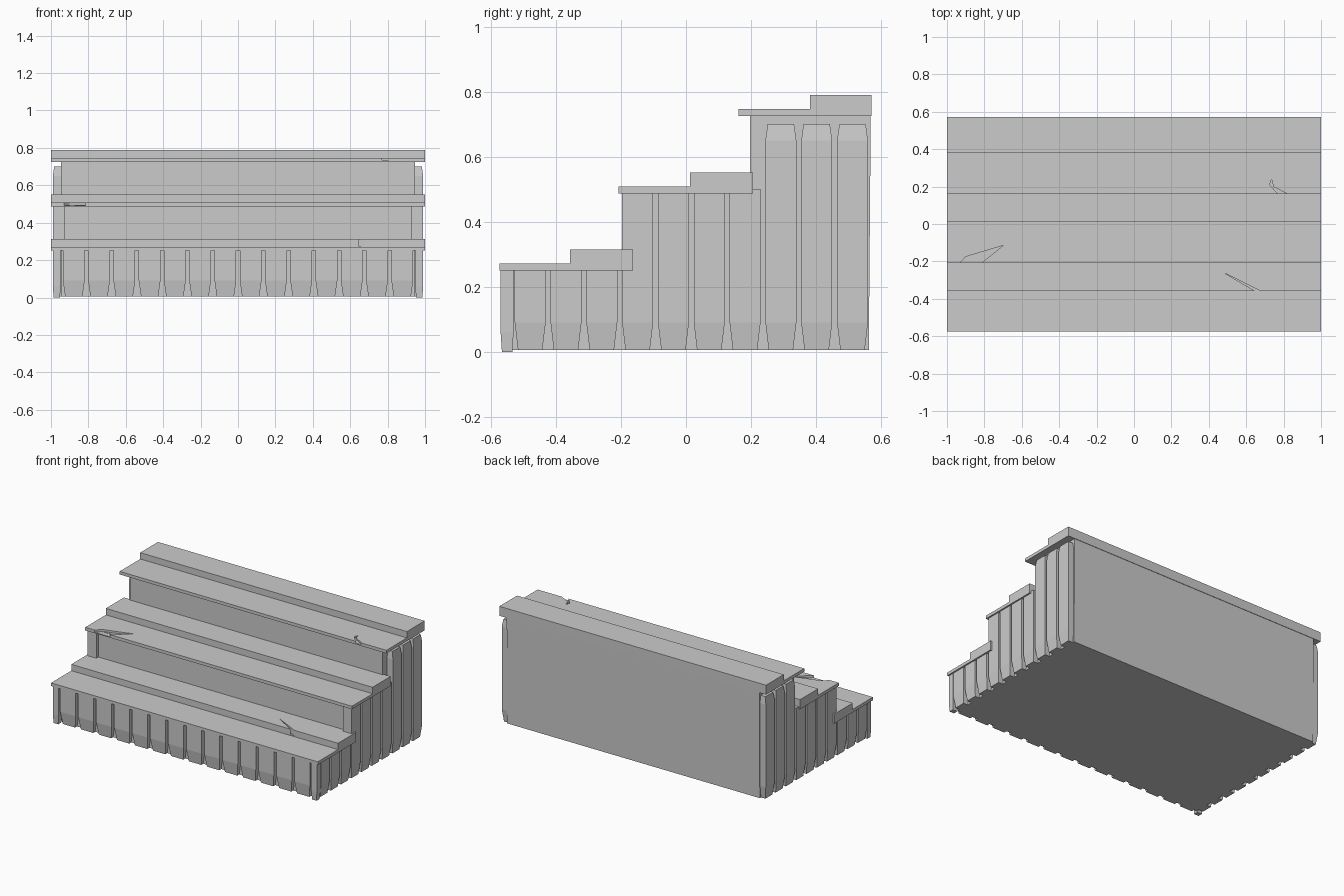
import bpy, bmesh

if "Cube" in bpy.data.objects:
    bpy.data.objects.remove(bpy.data.objects["Cube"])


def finish(name, bm, mirror=False):
    bmesh.ops.recalc_face_normals(bm, faces=bm.faces)
    mesh = bpy.data.meshes.new(name)
    bm.to_mesh(mesh)
    bm.free()
    ob = bpy.data.objects.new(name, mesh)
    bpy.context.collection.objects.link(ob)
    if mirror:
        ob.modifiers.new("mirror", 'MIRROR').use_axis[0] = True
    return ob


def prism(bm, base, move):
    """Close a polygon and its translated copy into a solid."""
    a = [bm.verts.new(p) for p in base]
    b = [bm.verts.new([p[i] + move[i] for i in range(3)]) for p in base]
    bm.faces.new(a)
    bm.faces.new(b[::-1])
    n = len(a)
    for i in range(n):
        bm.faces.new((a[i], a[(i + 1) % n], b[(i + 1) % n], b[i]))


def plank(bm, x0, x1, y0, y1, rings):
    """Upright plank made of stacked rectangles, rings = (z, inset)."""
    loops = []
    for z, d in rings:
        loops.append([bm.verts.new(p) for p in (
            (x0 + d, y0 + d, z), (x1 - d, y0 + d, z),
            (x1 - d, y1 - d, z), (x0 + d, y1 - d, z))])
    bm.faces.new(loops[0])
    bm.faces.new(loops[-1])
    for a, b in zip(loops, loops[1:]):
        for i in range(4):
            j = (i + 1) % 4
            bm.faces.new((a[i], a[j], b[j], b[i]))


FOOT = 0.006

# Solid stepped core behind the planks
bm = bmesh.new()
profile = [(-0.535, FOOT), (0.562, FOOT), (0.568, 0.73), (0.197, 0.73),
           (0.197, 0.495), (-0.175, 0.495), (-0.175, 0.26), (-0.535, 0.26)]
prism(bm, [(-0.947, y, z) for y, z in profile], (1.894, 0, 0))
finish("stepped_core", bm)

# Three treads, each with a low raised back half
treads = []
for name, y0, ym, y1, z0, z1, z2 in (
        ("lower_tread", -0.574, -0.357, -0.163, 0.250, 0.271, 0.314),
        ("middle_tread", -0.208, 0.013, 0.206, 0.487, 0.508, 0.552),
        ("upper_tread", 0.161, 0.381, 0.571, 0.725, 0.746, 0.789)):
    bm = bmesh.new()
    prism(bm, [(-1, y, z) for y, z in ((y0, z0), (y1, z0), (y1, z2),
                                       (ym, z2), (ym, z1), (y0, z1))], (2, 0, 0))
    treads.append(finish(name, bm))

# Front row of planks, narrowing at the foot
bm = bmesh.new()
for i in range(14):
    x = -0.878 + i * 0.1351
    plank(bm, x - 0.058, x + 0.058, -0.568, -0.50,
          [(FOOT, 0.012), (0.09, 0.0), (0.255, 0.0)])
finish("front_planks", bm)

# Side planks, rising with the steps
bm = bmesh.new()
for i in range(10):
    y = -0.479 + i * 0.1101
    rings = [(FOOT, 0.010), (0.09, 0.0)]
    if i < 3:
        rings += [(0.255, 0.0)]
    elif i < 6:
        rings += [(0.49, 0.0)]
    elif i == 6:
        rings += [(0.501, 0.0)]
    else:
        rings += [(0.65, 0.0), (0.70, 0.007)]
    plank(bm, 0.925, 0.990, y - 0.0475, y + 0.0475, rings)
finish("side_planks", bm, mirror=True)

# Front corner posts
bm = bmesh.new()
plank(bm, 0.948, 0.990, -0.570, -0.530, [(0.0, 0.004), (0.06, 0.0), (0.255, 0.0)])
finish("corner_posts", bm, mirror=True)

# Cracks chipped out of the treads
for tread, z, depth, outline in (
        (treads[0], 0.33, -0.055, [(0.65, -0.36), (0.68, -0.36), (0.48, -0.26)]),
        (treads[1], 0.52, -0.027, [(-0.94, -0.22), (-0.83, -0.22), (-0.70, -0.115),
                                   (-0.90, -0.175)]),
        (treads[2], 0.76, -0.025, [(0.78, 0.15), (0.84, 0.15), (0.745, 0.20),
                                   (0.735, 0.24), (0.725, 0.21)])):
    bm = bmesh.new()
    prism(bm, [(x, y, z) for x, y in outline], (0, 0, depth))
    cutter = finish("crack_cutter", bm)
    cutter.hide_render = True
    cutter.display_type = 'WIRE'
    mod = tread.modifiers.new("crack", 'BOOLEAN')
    mod.operation = 'DIFFERENCE'
    mod.solver = 'EXACT'
    mod.object = cutter
